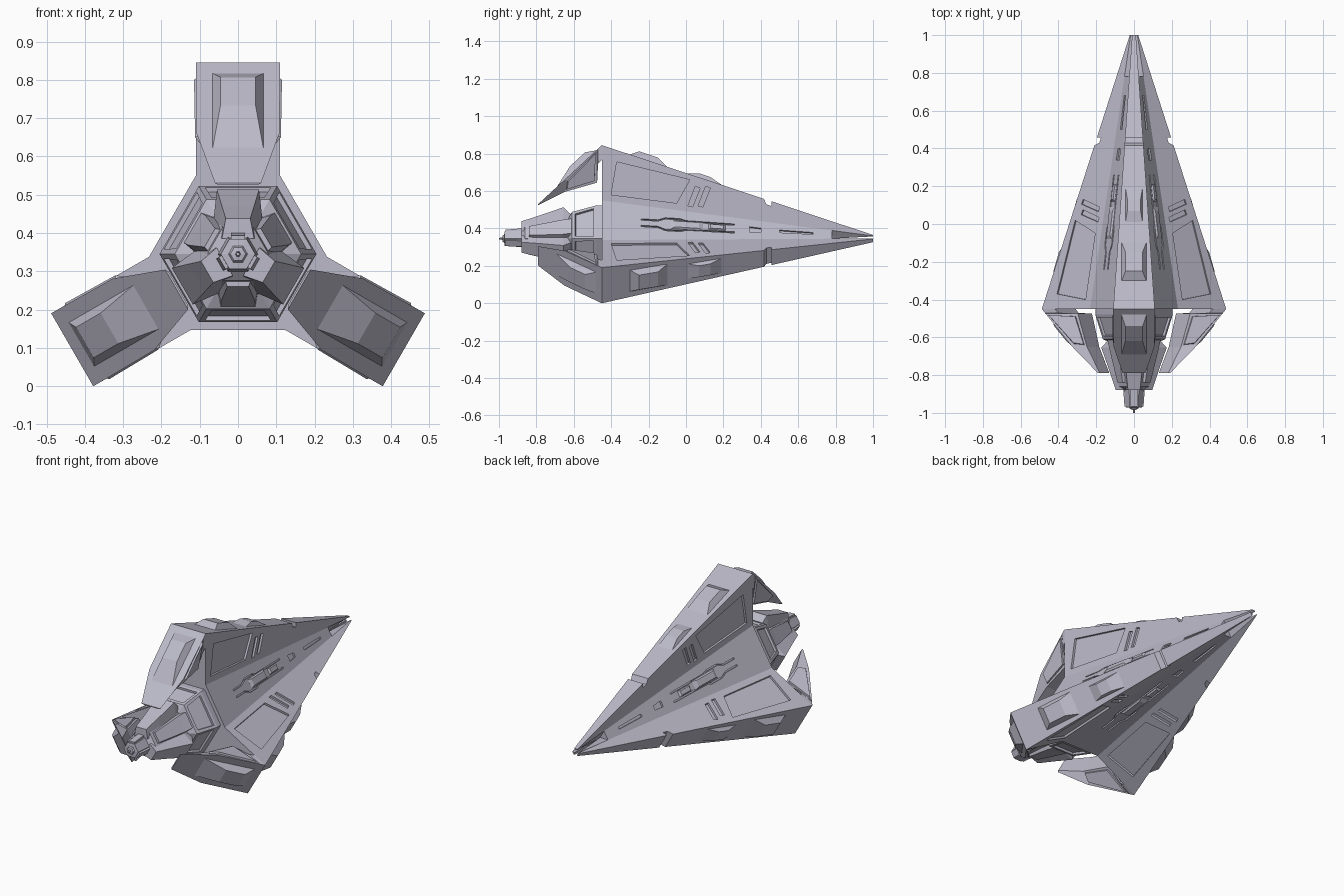
import bpy, bmesh
from math import radians, sin, cos
from mathutils import Matrix, Vector

if "Cube" in bpy.data.objects:
    bpy.data.objects.remove(bpy.data.objects["Cube"])

AXIS = 0.345  # height of the long axis
FINS = (0, 120, 240)
VALLEYS = (60, 180, 300)

hull_grey = bpy.data.materials.new("lavender_grey")
hull_grey.use_nodes = True
hull_grey.diffuse_color = (0.50, 0.49, 0.58, 1)
hull_grey.node_tree.nodes["Principled BSDF"].inputs["Base Color"].default_value = (0.50, 0.49, 0.58, 1)


def finish(name, bm):
    bmesh.ops.recalc_face_normals(bm, faces=bm.faces)
    mesh = bpy.data.meshes.new(name)
    bm.to_mesh(mesh)
    bm.free()
    mesh.materials.append(hull_grey)
    obj = bpy.data.objects.new(name, mesh)
    bpy.context.collection.objects.link(obj)
    return obj


def loft(bm, rings, angle=0):
    """Skin closed rings of (x, y, r) points, turned about the long axis."""
    turn = Matrix.Translation((0, 0, AXIS)) @ Matrix.Rotation(radians(angle), 4, 'Y')
    loops = [[bm.verts.new(turn @ Vector(p)) for p in ring] for ring in rings]
    n = len(loops[0])
    sides = []
    for a, b in zip(loops, loops[1:]):
        sides.append([bm.faces.new((a[i], a[(i + 1) % n], b[(i + 1) % n], b[i])) for i in range(n)])
    bm.faces.new(loops[0])
    bm.faces.new(loops[-1])
    return sides


def plate(bm, outline, surface, low, high, angle):
    """Prism over an outline of (y, w) points that follows a sloping surface."""
    loft(bm, [[(w, y, surface(y) + h) for y, w in outline] for h in (low, high)], angle)


def trapezoid(y, top_w, bottom_w, top, bottom):
    return [(-top_w, y, top), (top_w, y, top), (bottom_w, y, bottom), (-bottom_w, y, bottom)]


def bump(bm, base, top, w, surface, height, angle, inset=0.02):
    def ring(ys, half, h):
        return [(x, y, surface(y) + h) for x, y in
                ((-half, ys[0]), (half, ys[0]), (half, ys[1]), (-half, ys[1]))]
    loft(bm, [ring(base, w, -0.01), ring(base, w, 0), ring(top, w - inset, height)], angle)


# Hull taper laws along the length
def taper(y): return (1 - y) / 1.45
def fin_half(y): return 0.01 + 0.10 * taper(y)
def fin_top(y): return 0.02 + 0.48 * taper(y)
def valley_r(y): return 0.015 + 0.19 * taper(y)
def valley_face(y): return 0.016 + 0.182 * taper(y)
def hood_top(y): return 0.5 + 0.926 * (y + 0.45)


# Main hull with three fins
def hull_ring(y):
    w, top, low = fin_half(y), fin_top(y), valley_r(y)
    ring = []
    for a in FINS:
        s, c = sin(radians(a)), cos(radians(a))
        ring += [(x * c + r * s, y, r * c - x * s) for x, r in ((-w, low), (-w, top), (w, top), (w, low))]
    return ring


bm = bmesh.new()
loft(bm, [hull_ring(-0.45), hull_ring(0.78)])
hull = finish("main_hull", bm)

# Recessed panels, slots and notches cut in the hull
WINDOW = [(-0.40, 0.235), (-0.37, 0.41), (0.02, 0.315), (-0.05, 0.19)]
SLOTS = [[(y, 0.175), (y + 0.025, 0.17), (y + 0.065, 0.27), (y + 0.04, 0.28)] for y in (0.01, 0.065)]
WIGGLE = [(-0.24, 0.02), (-0.15, 0.02), (-0.11, 0.036), (-0.03, 0.036), (0.0, 0.026), (0.26, 0.024)]

cutter_bm = bmesh.new()
for a in FINS:
    for side in (1, -1):
        for shape in [WINDOW] + SLOTS:
            plate(cutter_bm, [(y, -side * r) for y, r in shape], fin_half, -0.012, 0.03, a + 90 * side)
    notch = [(0.40, 0.03), (0.43, -0.025), (0.457, -0.025), (0.457, 0.03)]
    loft(cutter_bm, [[(x, y, fin_top(y) + d) for y, d in notch] for x in (-0.1, 0.1)], a)
for a in VALLEYS:
    for side in (1, -1):
        groove = [(y, side * (w + 0.004)) for y, w in WIGGLE] + [(y, side * (w - 0.004)) for y, w in reversed(WIGGLE)]
        plate(cutter_bm, groove, valley_face, -0.01, 0.03, a)
    for y0, y1, w in ((0.34, 0.40, 0.017), (0.50, 0.68, 0.008)):
        plate(cutter_bm, [(y0, -w), (y1, -w * 0.7), (y1, w * 0.7), (y0, w)], valley_face, -0.01, 0.03, a)
cutter = finish("panel_cutter", cutter_bm)
cutter.hide_render = True

cut = hull.modifiers.new("panels", 'BOOLEAN')
cut.operation = 'DIFFERENCE'
cut.solver = 'EXACT'
cut.object = cutter
bpy.context.view_layer.update()
hull.data = bpy.data.meshes.new_from_object(hull.evaluated_get(bpy.context.evaluated_depsgraph_get()))
hull.modifiers.clear()
bpy.data.objects.remove(cutter)

# Split prongs at the nose
bm = bmesh.new()
for a in FINS:
    rings = []
    for y, root in ((0.78, 0.0), (1.0, 0.012)):
        w = fin_half(y)
        rings.append([(-w, y, fin_top(y)), (w, y, fin_top(y)), (w, y, valley_r(y)),
                      (0, y, root), (-w, y, valley_r(y))])
    loft(bm, rings, a)
finish("nose_prongs", bm)

# Raised blocks along the fin ridges
bm = bmesh.new()
for a in FINS:
    bump(bm, (-0.30, -0.10), (-0.25, -0.15), 0.065, fin_top, 0.033, a)
    bump(bm, (0.01, 0.19), (0.07, 0.13), 0.045, fin_top, 0.022, a, 0.01)
finish("ridge_blocks", bm)

# Raised blocks and studs between the fins
bm = bmesh.new()
for a in VALLEYS:
    bump(bm, (-0.08, 0.09), (-0.06, 0.07), 0.026, valley_face, 0.009, a, 0.008)
    bump(bm, (0.12, 0.21), (0.13, 0.20), 0.017, valley_face, 0.009, a, 0.005)
finish("valley_blocks", bm)

# Hooked tail hoods behind each fin, with inset side panels
bm = bmesh.new()
for a in FINS:
    rings = [trapezoid(y, w, lw, hood_top(y), low) for y, w, lw, low in (
        (-0.45, 0.11, 0.11, 0.42), (-0.47, 0.11, 0.105, 0.40), (-0.475, 0.11, 0.075, 0.30),
        (-0.65, 0.108, 0.065, 0.25), (-0.79, 0.06, 0.05, 0.18))]
    sides = loft(bm, rings, a)
    bm.normal_update()
    panels = [sides[2][1], sides[2][3]]
    bmesh.ops.inset_individual(bm, faces=panels, thickness=0.018)
    bmesh.ops.inset_individual(bm, faces=panels, thickness=0.003, depth=-0.01)
    bump(bm, (-0.69, -0.48), (-0.62, -0.54), 0.066, hood_top, 0.045, a)
finish("tail_hoods", bm)


# Six-sided engine core
def hexagon(y, r):
    return [(r * cos(radians(60 * i)), y, r * sin(radians(60 * i))) for i in range(6)]


bm = bmesh.new()
sides = loft(bm, [hexagon(y, r) for y, r in (
    (-0.44, 0.205), (-0.48, 0.205), (-0.61, 0.165), (-0.63, 0.12), (-0.86, 0.08),
    (-0.88, 0.052), (-0.97, 0.045), (-0.972, 0.025), (-0.98, 0.02), (-0.982, 0.007), (-1.0, 0.005))])
bmesh.ops.recalc_face_normals(bm, faces=bm.faces)
bmesh.ops.inset_individual(bm, faces=sides[1], thickness=0.022)
bmesh.ops.inset_individual(bm, faces=sides[1], thickness=0.003, depth=-0.012)
finish("engine_core", bm)

# Long arms and short slabs around the core
bm = bmesh.new()
for a in FINS:
    loft(bm, [trapezoid(y, w, w + 0.01, top, low) for y, w, top, low in (
        (-0.61, 0.05, 0.125, 0.08), (-0.655, 0.055, 0.168, 0.08), (-0.78, 0.042, 0.125, 0.06),
        (-0.88, 0.032, 0.093, 0.04))], a)
for a in VALLEYS:
    loft(bm, [trapezoid(y, w, w + 0.012, top, low) for y, w, top, low in (
        (-0.60, 0.045, 0.14, 0.08), (-0.66, 0.045, 0.125, 0.07), (-0.84, 0.028, 0.085, 0.05))], a)
finish("core_arms", bm)

# Small fins on the tail block
bm = bmesh.new()
for a in FINS:
    loft(bm, [trapezoid(y, 0.018, 0.02, top, 0.02) for y, top in ((-0.88, 0.055), (-0.965, 0.048))], a)
finish("tail_ribs", bm)
